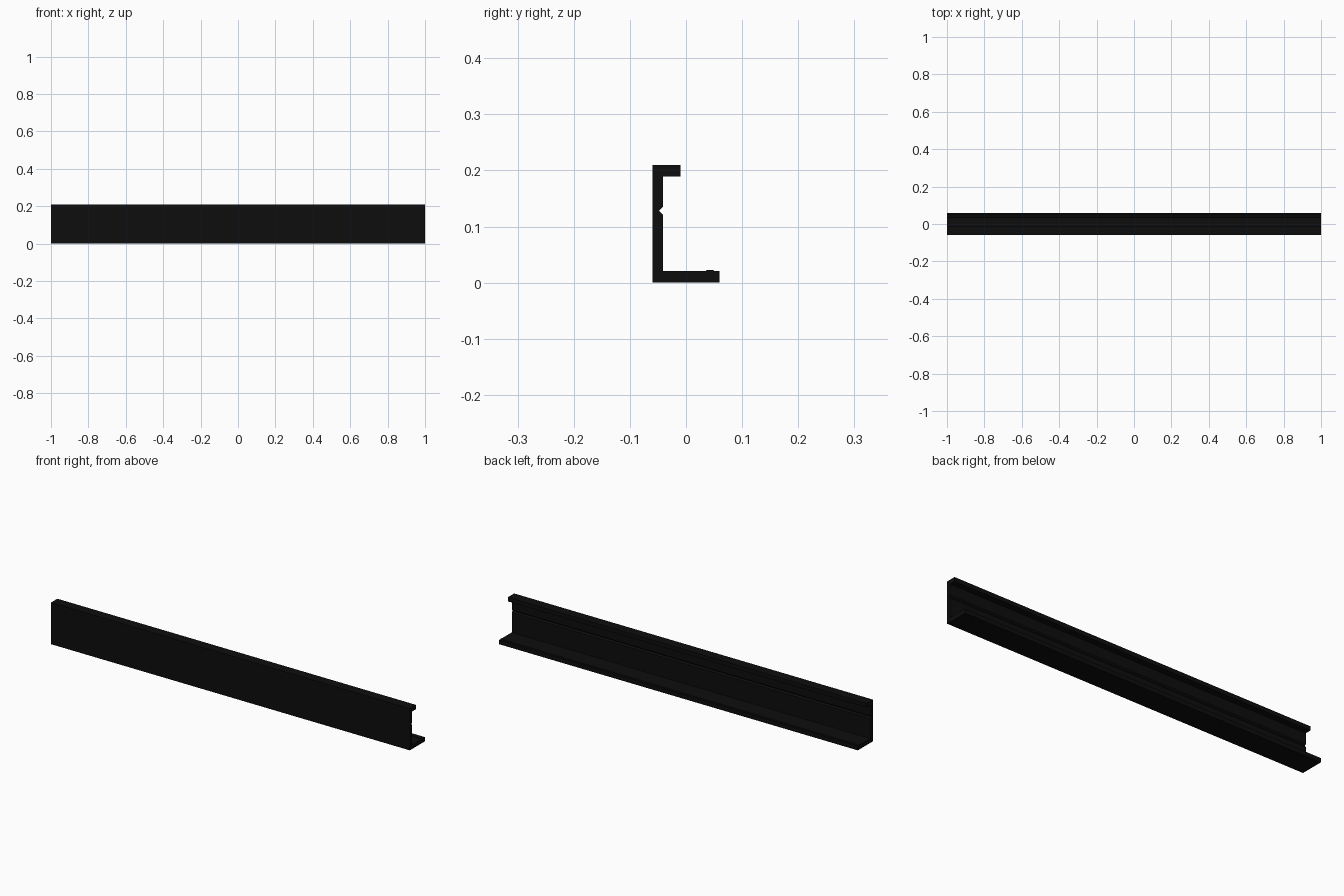
import bpy
import bmesh

cube = bpy.data.objects.get("Cube")
if cube:
    bpy.data.objects.remove(cube)

HALF_LENGTH = 1.0

# Matt black finish
black = bpy.data.materials.new("black")
black.use_nodes = True
colour = (0.004, 0.004, 0.004, 1)
black.diffuse_color = colour
black.node_tree.nodes["Principled BSDF"].inputs["Base Color"].default_value = colour


def extrude_profile(name, profile):
    """Sweep a closed (y, z) outline along the full length of the rail."""
    bm = bmesh.new()
    end = bm.faces.new([bm.verts.new((-HALF_LENGTH, y, z)) for y, z in profile])
    swept = bmesh.ops.extrude_face_region(bm, geom=[end])
    moved = [v for v in swept["geom"] if isinstance(v, bmesh.types.BMVert)]
    bmesh.ops.translate(bm, verts=moved, vec=(2 * HALF_LENGTH, 0, 0))
    bmesh.ops.recalc_face_normals(bm, faces=bm.faces)
    mesh = bpy.data.meshes.new(name)
    bm.to_mesh(mesh)
    bm.free()
    mesh.materials.append(black)
    obj = bpy.data.objects.new(name, mesh)
    bpy.context.collection.objects.link(obj)
    return obj


# Channel outline: wide foot with a raised pad, grooved web, short top lip
foot = [(-0.06, 0), (0.06, 0), (0.06, 0.021),
        (0.05, 0.021), (0.049, 0.0225), (0.037, 0.0225), (0.035, 0.021),
        (-0.041, 0.021)]
groove = [(-0.041, 0.121), (-0.048, 0.128), (-0.041, 0.135)]
lip = [(-0.041, 0.189), (-0.01, 0.189), (-0.01, 0.21), (-0.06, 0.21)]
extrude_profile("channel_rail", foot + groove + lip)
